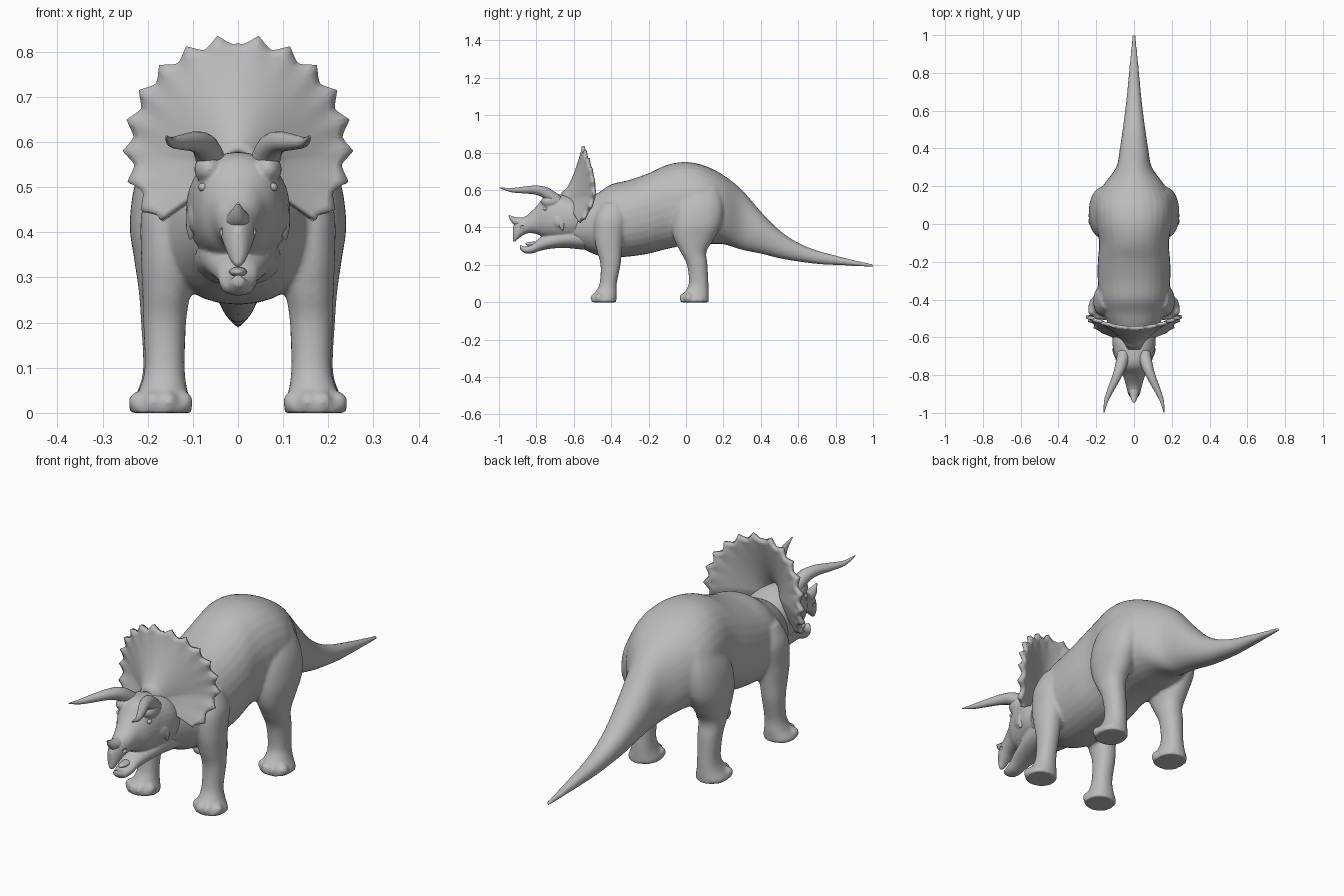
import bpy, bmesh, math
from mathutils import Matrix, Vector

if "Cube" in bpy.data.objects:
    bpy.data.objects.remove(bpy.data.objects["Cube"])

GREY = (0.5, 0.5, 0.5, 1)
skin = bpy.data.materials.new("stone grey")
skin.use_nodes = True
skin.diffuse_color = GREY
for node in skin.node_tree.nodes:
    if node.type == "BSDF_PRINCIPLED":
        node.inputs["Base Color"].default_value = GREY


def add_object(name, data):
    ob = bpy.data.objects.new(name, data)
    bpy.context.scene.collection.objects.link(ob)
    data.materials.append(skin)
    return ob


def mesh_object(name, bm):
    bmesh.ops.recalc_face_normals(bm, faces=bm.faces[:])
    for f in bm.faces:
        f.smooth = True
    me = bpy.data.meshes.new(name)
    bm.to_mesh(me)
    bm.free()
    return add_object(name, me)


def catmull(rows, steps=6):
    """Smoothly resample a list of station tuples."""
    out = []
    for i in range(len(rows) - 1):
        a, b = rows[max(i - 1, 0)], rows[i]
        c, d = rows[i + 1], rows[min(i + 2, len(rows) - 1)]
        for k in range(steps):
            t = k / steps
            out.append([q + 0.5 * t * (r - p + t * (2 * p - 5 * q + 4 * r - s + t * (3 * (q - r) + s - p)))
                        for p, q, r, s in zip(a, b, c, d)])
    return out + [list(rows[-1])]


def loft(bm, rows, upright=False, power=0.92, n=32):
    """Rows are (t, x0, x1, v0, v1): rounded sections along y, or along z if upright."""
    rings = []
    for t, x0, x1, v0, v1 in catmull(rows):
        ring = []
        for k in range(n):
            a = 2 * math.pi * k / n
            cx = math.copysign(abs(math.cos(a)) ** power, math.cos(a))
            cv = math.copysign(abs(math.sin(a)) ** power, math.sin(a))
            x = (x0 + x1) / 2 + (x1 - x0) / 2 * cx
            v = (v0 + v1) / 2 + (v1 - v0) / 2 * cv
            ring.append(bm.verts.new((x, v, t) if upright else (x, t, v)))
        rings.append(ring)
    for r, s in zip(rings, rings[1:]):
        for k in range(n):
            bm.faces.new((r[k], r[(k + 1) % n], s[(k + 1) % n], s[k]))
    bm.faces.new(rings[0])
    bm.faces.new(rings[-1])


def centred(rows):
    """Turn (y, half width, bottom, top) into loft rows."""
    return [(y, -w, w, b, t) for y, w, b, t in rows]


def blob(bm, at, size):
    m = Matrix.Translation(at) @ Matrix.Diagonal((*size, 1))
    bmesh.ops.create_icosphere(bm, subdivisions=3, radius=1, matrix=m)


def fuse(ob, voxel, rounds):
    rm = ob.modifiers.new("fuse", "REMESH")
    rm.mode = "VOXEL"
    rm.voxel_size = voxel
    rm.use_smooth_shade = True
    sm = ob.modifiers.new("soften", "SMOOTH")
    sm.factor = 0.5
    sm.iterations = rounds


def horn(name, points):
    """Tapered curve through (x, y, z, radius) points."""
    cu = bpy.data.curves.new(name, "CURVE")
    cu.dimensions = "3D"
    cu.bevel_depth = 1
    cu.bevel_resolution = 6
    cu.use_fill_caps = True
    rows = catmull(points)
    sp = cu.splines.new("POLY")
    sp.points.add(len(rows) - 1)
    for p, (x, y, z, r) in zip(sp.points, rows):
        p.co = (x, y, z, 1)
        p.radius = r
    sp.use_smooth = True
    return add_object(name, cu)


# Trunk and tail in one sweep
bm = bmesh.new()
loft(bm, centred([
    (-.62, .09, .32, .50), (-.54, .13, .28, .55), (-.47, .165, .25, .585),
    (-.40, .185, .24, .63), (-.30, .192, .245, .655), (-.20, .192, .26, .69),
    (-.10, .185, .285, .735), (0, .20, .305, .75), (.10, .205, .31, .73),
    (.20, .165, .31, .68), (.30, .095, .28, .60), (.40, .075, .26, .485),
    (.50, .06, .235, .385), (.60, .047, .218, .318), (.70, .036, .205, .277),
    (.80, .027, .199, .25), (.90, .018, .194, .225), (1.003, .008, .187, .204)]))

# Legs and toes, mirrored to both sides
HIND = [(.62, .06, .18, .0, .18), (.52, .07, .225, -.06, .20), (.42, .085, .24, -.075, .19),
        (.34, .10, .23, -.065, .15), (.27, .11, .22, -.03, .11), (.20, .115, .215, .005, .115),
        (.10, .118, .21, .015, .12), (.05, .112, .222, -.012, .122),
        (.018, .102, .24, -.03, .122), (0, .102, .24, -.03, .122)]
FRONT = [(.53, .09, .18, -.45, -.34), (.45, .09, .213, -.485, -.32), (.35, .095, .215, -.49, -.335),
         (.27, .105, .212, -.475, -.343), (.20, .115, .21, -.457, -.35), (.10, .118, .207, -.462, -.37),
         (.05, .112, .22, -.487, -.37), (.018, .102, .24, -.505, -.372), (0, .102, .24, -.505, -.372)]
for side in (1, -1):
    for rows, toe_y in ((HIND, -.015), (FRONT, -.49)):
        loft(bm, [(z, *sorted((side * a, side * b)), c, d) for z, a, b, c, d in rows], upright=True)
        for k in range(4):
            off = k - 1.5
            blob(bm, (side * (.171 + .034 * off), toe_y + .012 * off * off, .024), (.021, .024, .024))
fuse(mesh_object("body_and_legs", bm), .0075, 7)

# Skull with upper beak, lower jaw, brows and cheeks
bm = bmesh.new()
loft(bm, centred([
    (-.54, .10, .33, .54), (-.62, .115, .33, .57), (-.70, .102, .335, .578),
    (-.755, .085, .345, .565), (-.80, .06, .365, .512), (-.85, .044, .368, .465),
    (-.89, .034, .345, .445), (-.915, .022, .322, .425), (-.926, .010, .33, .40)]))
loft(bm, centred([
    (-.54, .10, .28, .42), (-.64, .085, .29, .40), (-.72, .066, .287, .37),
    (-.78, .048, .275, .345), (-.82, .040, .262, .312), (-.86, .030, .262, .298),
    (-.888, .012, .282, .308)]))
for side in (1, -1):
    blob(bm, (side * .065, -.725, .54), (.032, .05, .034))
    blob(bm, (side * .085, -.665, .435), (.028, .05, .045))
head = mesh_object("head", bm)
fuse(head, .005, 4)

# Nostril hollows
bm = bmesh.new()
for side in (1, -1):
    blob(bm, (side * .043, -.878, .402), (.012, .014, .010))
cutter = mesh_object("nostril_cutter", bm)
cutter.hide_render = True
cutter.hide_viewport = True
cut = head.modifiers.new("nostrils", "BOOLEAN")
cut.operation = "DIFFERENCE"
cut.object = cutter

# Tongue
bm = bmesh.new()
blob(bm, (0, -.81, .312), (.02, .05, .012))
mesh_object("tongue", bm)

# Paired eyes, brow horns and cheek spikes
for side, label in ((1, "left"), (-1, "right")):
    bm = bmesh.new()
    blob(bm, (side * .077, -.752, .50), (.011, .013, .010))
    mesh_object(label + "_eye", bm)
    horn(label + "_brow_horn", [
        (side * .055, -.69, .54, .034), (side * .07, -.75, .585, .030), (side * .09, -.805, .60, .024),
        (side * .12, -.87, .60, .018), (side * .147, -.935, .60, .011), (side * .159, -.998, .613, .002)])
    horn(label + "_cheek_spike", [
        (side * .085, -.665, .45, .028), (side * .098, -.665, .415, .018), (side * .106, -.66, .385, .003)])

# Nose horn
horn("nose_horn", [(0, -.865, .42, .032), (0, -.915, .437, .020), (0, -.947, .464, .003)])

# Frill: a curved fan with spikes along its rim
bm = bmesh.new()
RINGS, LIMIT = 14, 132
fan = []
for deg in range(-LIMIT, LIMIT + 1, 2):
    a, ad = math.radians(deg), abs(deg)
    gap = abs((ad - 10 + 8) % 16 - 8)
    spike = .024 * (1 - gap / 8) ** 1.5
    rim_y = -.55 + .06 * math.sin(a) ** 2
    if ad > 90:
        rim_y = -.49 - .08 * ((ad - 90) / (LIMIT - 90)) ** 1.5
    row = []
    for k in range(RINGS + 1):
        s = k / RINGS
        r = .03 + (.199 + .005 * math.cos(a)) * s + spike * s ** 10
        row.append(bm.verts.new((r * math.sin(a), -.66 + (rim_y + .66) * s ** .6,
                                 .55 + .03 * s + r * math.cos(a))))
    fan.append(row)
for p, q in zip(fan, fan[1:]):
    for k in range(RINGS):
        bm.faces.new((p[k], q[k], q[k + 1], p[k + 1]))
frill = mesh_object("frill", bm)
thick = frill.modifiers.new("thickness", "SOLIDIFY")
thick.thickness = .018
thick.offset = 0
